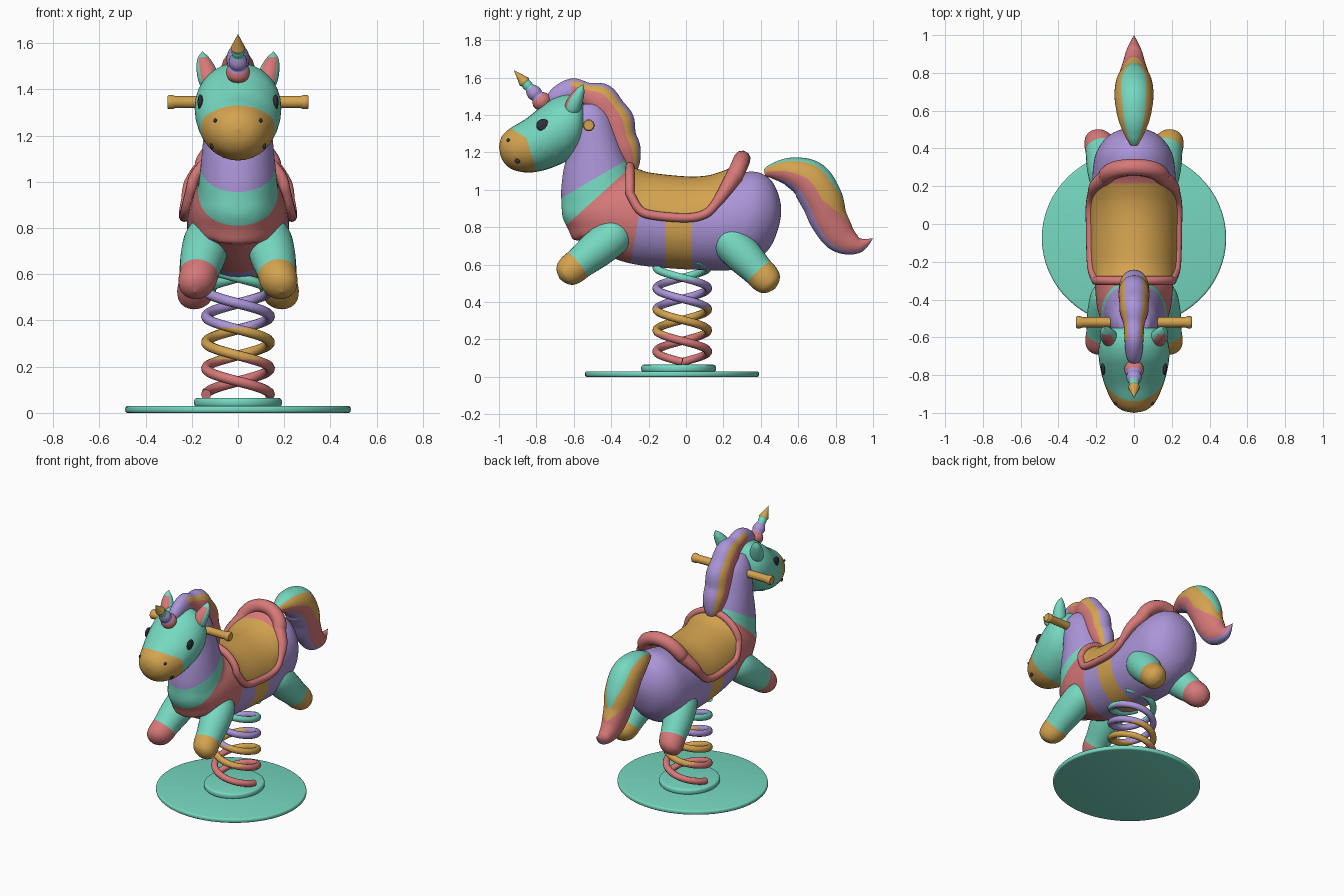
import bpy, bmesh, math
from mathutils import Vector, Matrix

if "Cube" in bpy.data.objects:
    bpy.data.objects.remove(bpy.data.objects["Cube"])

# Flat colours
COLOURS = {"teal": (.18, .69, .53), "pink": (.68, .19, .19), "purple": (.41, .30, .69),
           "gold": (.66, .37, .08), "dark": (.03, .03, .04)}
NAMES = list(COLOURS)
MATS = []
for label, rgb in COLOURS.items():
    m = bpy.data.materials.new(label)
    m.use_nodes = True
    m.diffuse_color = (*rgb, 1)
    bsdf = m.node_tree.nodes["Principled BSDF"]
    bsdf.inputs["Base Color"].default_value = (*rgb, 1)
    bsdf.inputs["Roughness"].default_value = .6
    MATS.append(m)


def finish(name, bm, colour=None):
    """Turn a bmesh into a smooth object carrying the palette."""
    bmesh.ops.recalc_face_normals(bm, faces=bm.faces)
    for f in bm.faces:
        f.smooth = True
        if colour:
            f.material_index = NAMES.index(colour)
    me = bpy.data.meshes.new(name)
    bm.to_mesh(me)
    bm.free()
    for m in MATS:
        me.materials.append(m)
    me.set_sharp_from_angle(angle=math.radians(50))
    ob = bpy.data.objects.new(name, me)
    bpy.context.collection.objects.link(ob)
    return ob


def spline(rows, steps):
    """Catmull-Rom through rows of any width."""
    out = []
    for i in range(len(rows) - 1):
        p = [rows[max(0, min(len(rows) - 1, i + k))] for k in (-1, 0, 1, 2)]
        for s in range(steps):
            u = s / steps
            out.append([b + u / 2 * (c - a + u * (2*a - 5*b + 4*c - d + u * (3*(b - c) + d - a)))
                        for a, b, c, d in zip(*p)])
    return out + [list(rows[-1])]


def loft(bm, rows, steps=5, segs=32, upright=False, stripe=None):
    """Skin ellipses along a path; rows are x, y, z, half depth, half width."""
    pts = spline(rows, steps)
    rings = []
    for i, (x, y, z, rd, rw) in enumerate(pts):
        a, b = pts[max(0, i - 1)], pts[min(len(pts) - 1, i + 1)]
        t = Vector((0, b[1] - a[1], b[2] - a[2])).normalized()
        n = Vector((0, 0, 1)) if upright else Vector((0, -t.z, t.y))
        rd, rw = max(rd, .0005), max(rw, .0005)
        rings.append([bm.verts.new(Vector((x + rw * math.sin(k), y, z)) + n * rd * math.cos(k))
                      for k in (math.tau * j / segs for j in range(segs))])
    for i in range(len(rings) - 1):
        for j in range(segs):
            k = (j + 1) % segs
            f = bm.faces.new((rings[i][j], rings[i][k], rings[i + 1][k], rings[i + 1][j]))
            if stripe:
                angle = 360 * (j + .5) / segs
                f.material_index = NAMES.index(stripe((i + .5) / len(rings), min(angle, 360 - angle)))
    bm.faces.new(rings[0])
    bm.faces.new(rings[-1])
    return bm


def paint(ob, cuts, default):
    """Cut along planes; each face takes the colour of the first plane it lies in front of."""
    bm = bmesh.new()
    bm.from_mesh(ob.data)
    for co, no, _ in cuts:
        bmesh.ops.bisect_plane(bm, geom=bm.verts[:] + bm.edges[:] + bm.faces[:], plane_co=co, plane_no=no)
    for f in bm.faces:
        c = f.calc_center_median()
        hit = [col for co, no, col in cuts if (c - Vector(co)).dot(Vector(no)) > 0]
        f.material_index = NAMES.index(hit[0] if hit else default)
    bm.to_mesh(ob.data)
    bm.free()


def bake(ob):
    """Replace an object's mesh by its evaluated shape."""
    ev = ob.evaluated_get(bpy.context.evaluated_depsgraph_get())
    me = bpy.data.meshes.new_from_object(ev)
    name = ob.name
    bpy.data.objects.remove(ob)
    bm = bmesh.new()
    bm.from_mesh(me)
    return name, bm


def tube(name, pts, radius, colour, radii=None, cyclic=False):
    cu = bpy.data.curves.new(name, "CURVE")
    cu.dimensions, cu.bevel_depth, cu.bevel_resolution, cu.use_fill_caps = "3D", radius, 3, True
    sp = cu.splines.new("POLY")
    sp.points.add(len(pts) - 1)
    sp.use_cyclic_u = cyclic
    for i, p in enumerate(pts):
        sp.points[i].co = (*p, 1)
        sp.points[i].radius = radii[i] if radii else 1
    ob = bpy.data.objects.new(name, cu)
    bpy.context.collection.objects.link(ob)
    n, bm = bake(ob)
    return finish(name, bm, colour)


def ball(name, loc, size, colour):
    bm = bmesh.new()
    bmesh.ops.create_uvsphere(bm, u_segments=20, v_segments=12, radius=1,
                              matrix=Matrix.Translation(loc) @ Matrix.Diagonal((*size, 1)))
    return finish(name, bm, colour)


def disc(name, loc, rx, ry, h):
    bm = bmesh.new()
    bmesh.ops.create_cone(bm, cap_ends=True, segments=64, radius1=1, radius2=1, depth=1,
                          matrix=Matrix.Translation(loc) @ Matrix.Diagonal((rx, ry, h, 1)))
    rims = [e for e in bm.edges if abs(e.verts[0].co.z - e.verts[1].co.z) < 1e-5]
    bmesh.ops.bevel(bm, geom=rims, offset=h * .35, segments=3, affect="EDGES", profile=.5)
    return finish(name, bm, "teal")


# Base plate and hub
disc("base_plate", (0, -.075, .015), .488, .465, .03)
disc("spring_hub", (0, -.04, .045), .19, .2, .04)

# Double coil spring, coloured in height bands
for k in range(2):
    turn = [-math.tau * i / 40 for i in range(97)]
    pts = [(.138 * math.cos(a + k * math.pi), -.02 + .138 * math.sin(a + k * math.pi),
            .08 - .225 * a / math.tau) for a in turn]
    coil = tube(f"spring_coil_{k + 1}", pts, .022, "pink")
    paint(coil, [((0, 0, z), (0, 0, 1), c) for z, c in ((.52, "teal"), (.37, "purple"), (.23, "gold"))], "pink")

# Body and neck, fused into one skin
torso = [(-.665, .94, .86, .04), (-.635, .98, .8, .1), (-.56, 1.03, .73, .155), (-.45, 1.08, .66, .195),
         (-.3, 1.1, .605, .21), (-.1, 1.06, .58, .22), (.1, 1.05, .57, .222), (.25, 1.085, .57, .222),
         (.37, 1.1, .615, .205), (.45, 1.06, .69, .155), (.49, .99, .78, .1), (.51, .92, .86, .03)]
neck = [(0, -.4, .8, .22, .185), (0, -.455, .95, .215, .175), (0, -.475, 1.08, .19, .162),
        (0, -.49, 1.22, .15, .148), (0, -.52, 1.38, .125, .125), (0, -.53, 1.46, .08, .08)]
bm = loft(bmesh.new(), [(0, y, (a + b) / 2, (a - b) / 2, w) for y, a, b, w in torso], upright=True)
loft(bm, neck)
body = finish("body", bm)
mod = body.modifiers.new("Fuse", "REMESH")
mod.mode, mod.voxel_size = "VOXEL", .016
mod = body.modifiers.new("Soften", "SMOOTH")
mod.factor, mod.iterations = .5, 10
body = finish(*bake(body))
paint(body, [((0, -.66, .96), (0, -.205, .35), "purple"), ((0, -.63, .82), (0, -.29, .32), "teal"),
             ((0, -.25, .87), (0, -1, .18), "pink"), ((0, -.11, 0), (0, -1, 0), "purple"),
             ((0, .03, 0), (0, -1, 0), "gold")], "purple")

# Head with muzzle
head_rows = [(0, -1, 1.23, 0, 0), (0, -.985, 1.225, .06, .065), (0, -.94, 1.222, .107, .115),
             (0, -.86, 1.235, .142, .152), (0, -.78, 1.27, .17, .175), (0, -.7, 1.31, .185, .187),
             (0, -.62, 1.34, .175, .18), (0, -.56, 1.36, .13, .14), (0, -.52, 1.37, .02, .02)]
head = finish("head", loft(bmesh.new(), head_rows, upright=True))
paint(head, [((0, -.85, 1.275), (0, .075, .12), "teal"), ((0, -.85, 1.27), (0, -.17, -.05), "gold")], "teal")


# Mane and tail, striped around their sections
def mane_stripe(t, a):
    return "purple" if a < 36 or t < .2 else "gold" if a < 64 else "pink"


def tail_stripe(t, a):
    if a > 130 and t > .15:
        return "purple"
    teal_edge = 42 * max(0, min(1, (.63 - t) / .2))
    gold_edge = 92 * max(0, min(1, (.75 - t) / .25))
    return "teal" if a < teal_edge else "gold" if a < gold_edge else "pink"


mane = [(0, -.75, 1.46, .01, .01), (0, -.7, 1.49, .05, .04), (0, -.61, 1.525, .07, .05), (0, -.535, 1.51, .065, .055),
        (0, -.465, 1.48, .095, .075), (0, -.41, 1.42, .09, .078), (0, -.375, 1.36, .1, .082),
        (0, -.35, 1.28, .085, .08), (0, -.32, 1.21, .08, .075), (0, -.295, 1.13, .05, .05), (0, -.28, 1.08, .01, .01)]
finish("mane", loft(bmesh.new(), mane, segs=48, stripe=mane_stripe))
tail = [(0, .42, 1.09, .02, .02), (0, .47, 1.1, .045, .05), (0, .56, 1.095, .08, .085), (0, .66, 1.05, .11, .102),
        (0, .725, .95, .112, .1), (0, .765, .84, .1, .085), (0, .83, .745, .085, .065),
        (0, .92, .705, .045, .04), (0, 1, .74, 0, 0)]
finish("tail", loft(bmesh.new(), tail, steps=10, segs=80, stripe=tail_stripe))

# Horn built of swelling rings
base, tip = Vector((0, -.755, 1.455)), Vector((0, -.92, 1.64))
horn = []
for i in range(25):
    t = i / 24
    r = .052 * (1 - t) ** .8 * (.85 + .25 * abs(math.sin(t * 4 * math.pi))) if t < .65 else .033 * (1 - t) / .35
    horn.append((*base.lerp(tip, t), r, r))
bands = ("pink", "purple", "teal", "gold")
finish("horn", loft(bmesh.new(), horn, steps=2, segs=24,
                    stripe=lambda t, a: bands[(t > .2) + (t > .47) + (t > .63)]))

# Paired parts
for s, side, hoof in ((1, "left", "gold"), (-1, "right", "pink")):
    for part, hip, foot in (("front", (.13, -.38, .76), (.175, -.61, .575)),
                            ("rear", (.13, .22, .74), (.18, .42, .53))):
        p, q = Vector(hip), Vector(foot)
        p.x, q.x = s * p.x, s * q.x
        shape = ((-.32, .01), (-.22, .07), (0, .1), (.4, .1), (.8, .086), (1, .083), (1.15, .07), (1.24, .04), (1.28, 0))
        leg = finish(f"{side}_{part}_leg", loft(bmesh.new(), [(*p.lerp(q, t), r, r) for t, r in shape], segs=28))
        paint(leg, [(p.lerp(q, .87), q - p, hoof)], "teal")
    ear = [(s * .12, -.62, 1.39, .02, .025), (s * .125, -.61, 1.43, .042, .044), (s * .135, -.59, 1.48, .04, .044),
           (s * .148, -.565, 1.53, .024, .028), (s * .154, -.55, 1.565, 0, 0)]
    finish(f"{side}_ear", loft(bmesh.new(), ear, steps=8, segs=48,
                               stripe=lambda t, a: "pink" if .1 < t < .72 and a < 42 else "teal"))
    ball(f"{side}_eye", (s * .163, -.765, 1.345), (.012, .035, .034), "dark")
    ball(f"{side}_nostril", (s * .098, -.95, 1.265), (.008, .01, .009), "dark")
    ball(f"{side}_mouth_corner", (s * .114, -.9, 1.155), (.008, .014, .014), "dark")
    tube(f"{side}_handle", [(s * x, -.52, 1.345) for x in (.08, .27, .285, .3, .306)], .027, "gold",
         radii=[1, 1, 1.2, 1.2, 1])

# Saddle: seat pad and padded rim; rows are y, edge height, top height, half width, backward bulge
saddle = [(-.3, .98, 1.13, .2, 0), (-.25, .895, 1.11, .22, 0), (-.18, .865, 1.09, .228, 0),
          (0, .85, 1.072, .232, 0), (.1, .87, 1.075, .232, 0), (.155, .92, 1.09, .222, .01),
          (.205, .99, 1.12, .2, .035), (.25, 1.06, 1.165, .145, .05)]
grid = []
for y, edge, top, w, bulge in spline(saddle, 4):
    arc = [math.pi / 2 * (j / 12 - 1) for j in range(25)]
    grid.append([Vector((w * math.sin(a), y + bulge * math.cos(a), edge + (top - edge) * abs(math.cos(a)) ** 1.2))
                 for a in arc])
bm = bmesh.new()
vs = [[bm.verts.new(p) for p in row] for row in grid]
for a, b in zip(vs, vs[1:]):
    for j in range(24):
        bm.faces.new((a[j], a[j + 1], b[j + 1], b[j]))
seat = finish("saddle_seat", bm)
paint(seat, [((0, .215, 0), (0, 1, 0), "pink")], "gold")
mod = seat.modifiers.new("Thickness", "SOLIDIFY")
mod.thickness, mod.offset = .02, -1
right = [row[0] for row in grid[1:-1]]
left = [row[-1] for row in grid[1:-1]]
rim = grid[0][::-1] + right + grid[-1] + left[::-1]
swell = [1 + max(0, min(.9, (p.y - .15) / .12)) for p in rim]
tube("saddle_rim", rim, .024, "pink", radii=swell, cyclic=True)
